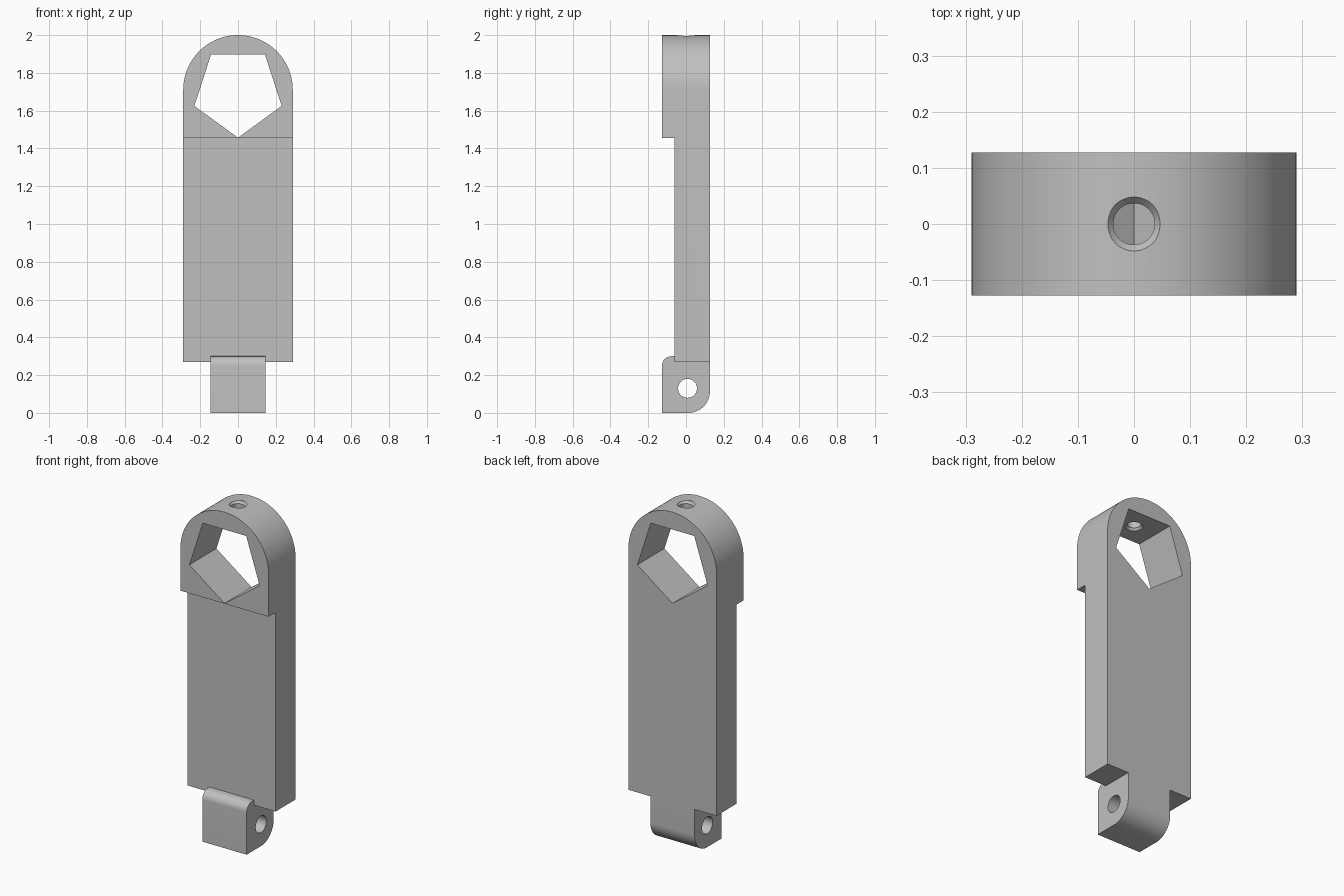
import bpy, bmesh
from math import sin, cos, pi, radians
from mathutils import Matrix, Vector

default = bpy.data.objects.get("Cube")
if default:
    bpy.data.objects.remove(default, do_unlink=True)

grey = bpy.data.materials.new("plain grey")
grey.use_nodes = True
colour = (0.53, 0.53, 0.53, 1)
grey.diffuse_color = colour
grey.node_tree.nodes["Principled BSDF"].inputs["Base Color"].default_value = colour

W, D = 0.29, 0.127           # half width and half depth
STEP, FACE = 1.455, -0.06    # underside of the head, front of the shank
ARCH = 2 - W                 # centre height of the round top
BASE, TAB = 0.27, 0.146      # bottom of the shank, half width of the tab


def arc(cx, cy, r, start, end, n):
    return [(cx + r * cos(radians(start + (end - start) * i / n)),
             cy + r * sin(radians(start + (end - start) * i / n))) for i in range(n + 1)]


def finish(name, bm):
    bmesh.ops.recalc_face_normals(bm, faces=bm.faces)
    mesh = bpy.data.meshes.new(name)
    bm.to_mesh(mesh)
    bm.free()
    mesh.materials.append(grey)
    obj = bpy.data.objects.new(name, mesh)
    bpy.context.collection.objects.link(obj)
    return obj


def prism(name, outline, axis, low, high):
    """Extrude an outline along x (outline in y, z) or y (outline in x, z)."""
    def place(p, d):
        return Vector((d, p[0], p[1]) if axis == "x" else (p[0], d, p[1]))
    bm = bmesh.new()
    face = bm.faces.new([bm.verts.new(place(p, low)) for p in outline])
    new = bmesh.ops.extrude_face_region(bm, geom=[face])["geom"]
    shift = place((0, 0), high - low)
    bmesh.ops.translate(bm, vec=shift, verts=[v for v in new if isinstance(v, bmesh.types.BMVert)])
    return finish(name, bm)


def lathe(name, profile, steps=48):
    """Revolve a radius and height profile about z."""
    bm = bmesh.new()
    rings = [[bm.verts.new((r * cos(2 * pi * i / steps), r * sin(2 * pi * i / steps), z))
              for i in range(steps)] for r, z in profile]
    for a, b in zip(rings, rings[1:]):
        for i in range(steps):
            j = (i + 1) % steps
            bm.faces.new((a[i], a[j], b[j], b[i]))
    bm.faces.new(rings[0])
    bm.faces.new(rings[-1])
    return finish(name, bm)


def combine(target, tool, operation="DIFFERENCE"):
    mod = target.modifiers.new(operation.title(), "BOOLEAN")
    mod.operation, mod.object, mod.solver = operation, tool, "EXACT"
    bpy.context.view_layer.objects.active = target
    bpy.ops.object.modifier_apply(modifier=mod.name)
    bpy.data.objects.remove(tool, do_unlink=True)


# Shank with round head, stepped back below the head
body = prism("link_arm", [(-W, BASE), (W, BASE)] + arc(0, ARCH, W, 0, 180, 64), "y", -D, D)
combine(body, prism("step_cutter", [(-1, 0), (1, 0), (1, STEP), (-1, STEP)], "y", -1, FACE))

# Pentagonal window, point down
R = 0.243
combine(body, prism("window_cutter", arc(0, STEP + R + 0.002, R, -90, 198, 4), "y", -1, 1))

# Small hole through the crown, countersunk at both ends
combine(body, lathe("crown_hole_cutter", [(0.048, 1.85), (0.048, 1.897), (0.037, 1.91),
                                          (0.037, 1.985), (0.048, 1.998), (0.048, 2.1)]))

# Hinge tab with rounded heel and rounded front lip
heel, lip = 0.115, 0.05
tab_outline = ([(-D, 0)] + arc(D - heel, heel, heel, -90, 0, 16)
               + [(D, BASE), (FACE, BASE), (FACE, 0.3)]
               + arc(-D + lip, 0.3 - lip, lip, 90, 180, 10))
tab = prism("hinge_tab", tab_outline, "x", -TAB, TAB)
combine(tab, prism("pin_hole_cutter", arc(0.008, 0.13, 0.05, 0, 352.5, 47), "x", -1, 1))
combine(body, tab, "UNION")

# Smooth the curves, keep the corners sharp
bpy.ops.object.select_all(action="DESELECT")
body.select_set(True)
bpy.context.view_layer.objects.active = body
bpy.ops.object.shade_smooth_by_angle(angle=radians(25))
